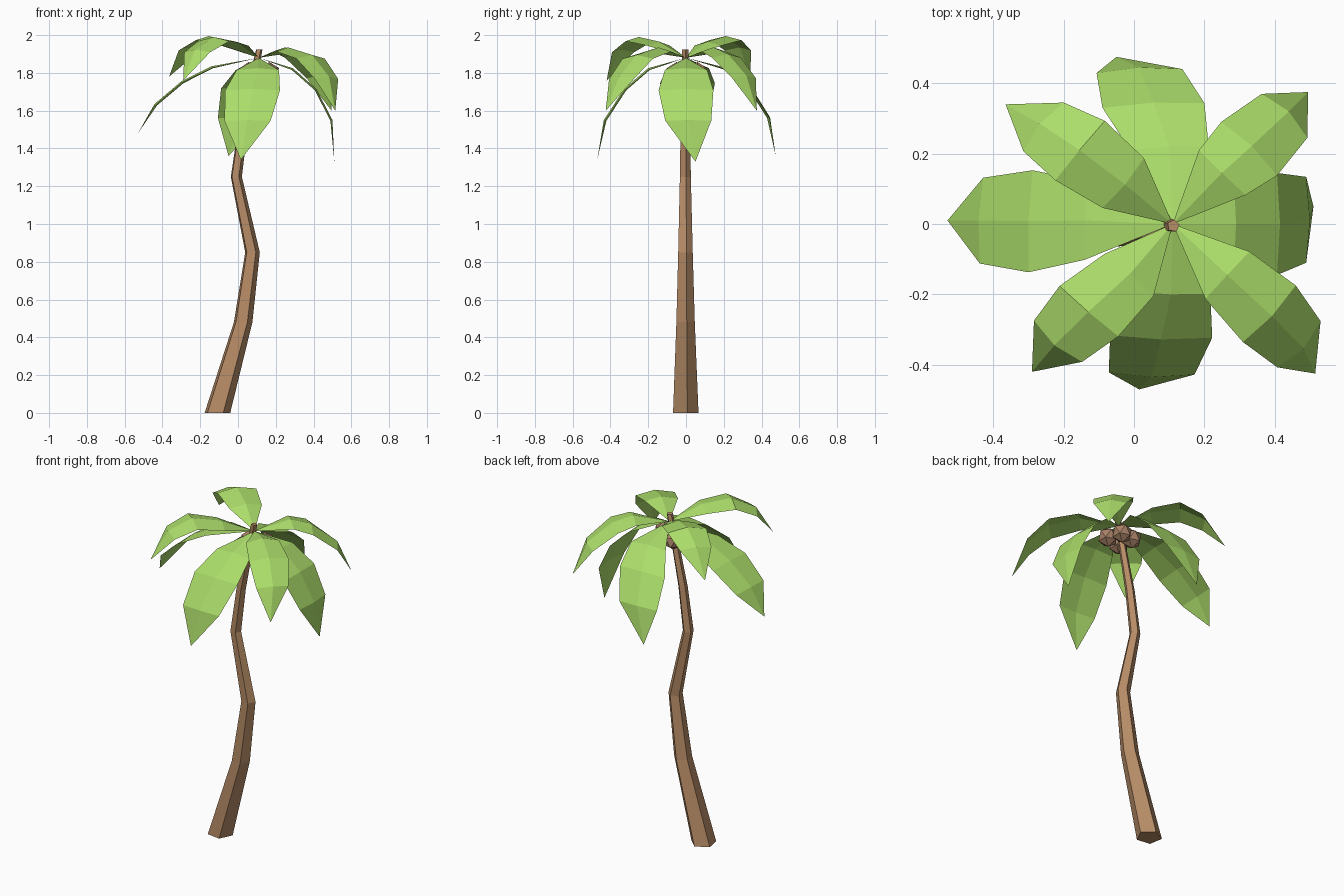
import bpy, bmesh, math
from mathutils import Vector

if "Cube" in bpy.data.objects:
    bpy.data.objects.remove(bpy.data.objects["Cube"])


def material(name, rgb):
    m = bpy.data.materials.new(name)
    m.diffuse_color = (*rgb, 1)
    m.use_nodes = True
    m.node_tree.nodes["Principled BSDF"].inputs["Base Color"].default_value = m.diffuse_color
    return m


BARK = material("bark brown", (0.47, 0.262, 0.135))
NUT = material("coconut brown", (0.39, 0.22, 0.135))
LEAF = material("leaf green", (0.41, 0.725, 0.145))


def finish(bm, name, mat):
    mesh = bpy.data.meshes.new(name)
    bm.to_mesh(mesh)
    bm.free()
    mesh.materials.append(mat)
    ob = bpy.data.objects.new(name, mesh)
    bpy.context.collection.objects.link(ob)
    return ob


# Trunk: five-sided tube along a bent path (x, z, radius)
path = [(-0.112, 0, 0.072), (0.025, 0.48, 0.052), (0.075, 0.85, 0.041),
        (-0.01, 1.25, 0.031), (0.025, 1.51, 0.027), (0.112, 1.925, 0.018)]
bm = bmesh.new()
rings = []
for x, z, r in path:
    ang = [math.radians(10 + 72 * i) for i in range(5)]
    rings.append([bm.verts.new((x + r * math.cos(a), r * math.sin(a) - 0.005, z)) for a in ang])
for a, b in zip(rings, rings[1:]):
    for i in range(5):
        j = (i + 1) % 5
        bm.faces.new((a[i], a[j], b[j], b[i]))
bm.faces.new(rings[0][::-1])
bm.faces.new(rings[-1])
finish(bm, "trunk", BARK)

# Coconuts clustered under the crown
for i, (dx, dy) in enumerate([(0.06, -0.025), (0.03, 0.06), (-0.05, 0.045), (-0.04, -0.05)]):
    bm = bmesh.new()
    bmesh.ops.create_icosphere(bm, subdivisions=1, radius=0.058)
    bmesh.ops.translate(bm, verts=bm.verts, vec=(0.105 + dx, dy, 1.80))
    finish(bm, f"coconut_{i + 1}", NUT)


# Leaf: folded sheet along a drooping ridge, pointed at both ends
def leaf(name, ridge, widths, fold):
    pts = [Vector((0.11, 0, 1.88))] + [Vector(p) for p in ridge]
    out = pts[1] - pts[0]
    side = Vector((-out.y, out.x, 0)).normalized()
    bm = bmesh.new()
    rows = []
    for i, p in enumerate(pts):
        mid = bm.verts.new(p)
        if i in (0, len(pts) - 1):
            rows.append((mid, mid, mid))
            continue
        drop = (pts[i + 1] - pts[i - 1]).cross(side).normalized() * fold  # along the leaf normal
        w = side * widths[i - 1]
        rows.append((bm.verts.new(p + w - drop), mid, bm.verts.new(p - w - drop)))
    for a, b in zip(rows, rows[1:]):
        for k in (0, 1):
            loop = [a[k], a[k + 1], b[k + 1], b[k]]
            bm.faces.new(list(dict.fromkeys(loop)))
    finish(bm, name, LEAF)


# Four wide lower leaves
lower = {
    "right": [(0.29, 0, 1.825), (0.415, 0, 1.715), (0.50, 0.012, 1.55), (0.51, 0.05, 1.33)],
    "left": [(-0.14, 0.01, 1.835), (-0.30, 0.008, 1.755), (-0.442, 0.01, 1.635), (-0.53, 0.01, 1.48)],
    "back": [(0.10, 0.22, 1.825), (0.055, 0.345, 1.725), (0.015, 0.445, 1.565), (-0.05, 0.475, 1.36)],
    "front": [(0.105, -0.20, 1.825), (0.077, -0.328, 1.715), (0.05, -0.435, 1.55), (0.015, -0.47, 1.34)],
}
for side, ridge in lower.items():
    leaf("lower_leaf_" + side, ridge, (0.112, 0.145, 0.122), 0.011)

# Four arching upper leaves on the diagonals
upper = {
    "back_right": [(0.25, 0.145, 1.935), (0.335, 0.222, 1.90), (0.44, 0.32, 1.785), (0.495, 0.375, 1.60)],
    "back_left": [(-0.025, 0.112, 1.965), (-0.155, 0.21, 1.995), (-0.268, 0.285, 1.935), (-0.365, 0.34, 1.78)],
    "front_left": [(-0.01, -0.14, 1.965), (-0.13, -0.25, 1.99), (-0.226, -0.345, 1.925), (-0.29, -0.42, 1.76)],
    "front_right": [(0.265, -0.145, 1.935), (0.392, -0.262, 1.895), (0.482, -0.354, 1.78), (0.515, -0.425, 1.60)],
}
for side, ridge in upper.items():
    leaf("upper_leaf_" + side, ridge, (0.092, 0.11, 0.09), 0.022)
